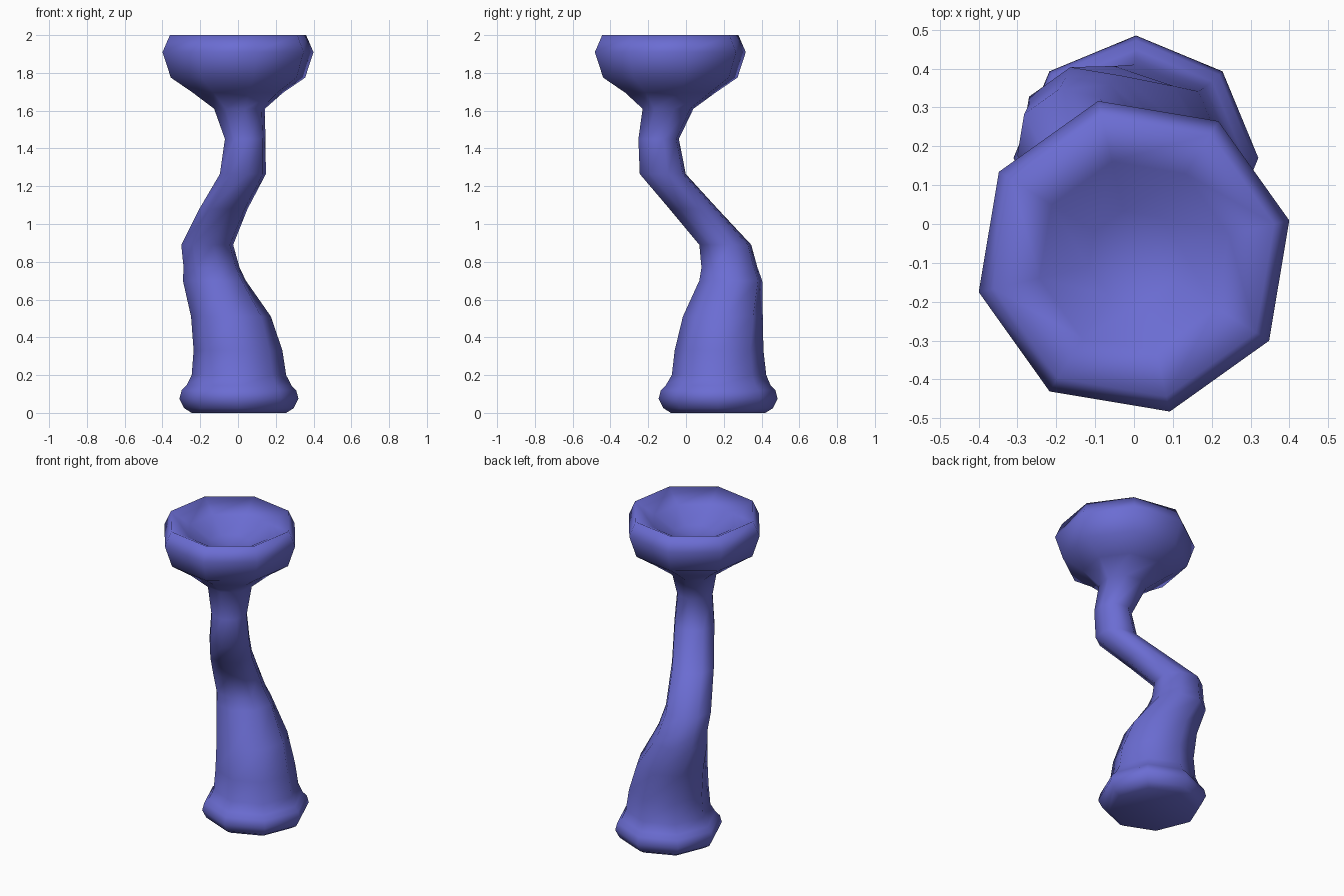
import bpy, bmesh, math

SIDES = 8

# Body rings from foot to bowl floor: z, centre x, centre y, radius, turn in degrees
RINGS = [
    # rounded foot
    (0.00, 0.005, 0.17, 0.25, 0), (0.025, 0.005, 0.17, 0.29, 0),
    (0.075, 0.005, 0.17, 0.315, 0), (0.12, 0.005, 0.17, 0.303, 0),
    (0.145, 0.005, 0.17, 0.278, 0),
    # leaning lower stem
    (0.20, 0.005, 0.175, 0.25, 0), (0.33, 0.0, 0.175, 0.235, 0),
    (0.51, -0.037, 0.195, 0.212, 4), (0.70, -0.125, 0.237, 0.171, 13),
    (0.77, -0.14, 0.23, 0.152, 13), (0.89, -0.163, 0.208, 0.141, 13),
    # bent neck
    (1.08, -0.077, 0.04, 0.131, 13), (1.265, 0.026, -0.123, 0.125, 13),
    (1.45, 0.038, -0.145, 0.110, 13), (1.61, 0.008, -0.095, 0.138, 13),
    # bowl outside
    (1.695, 0.0, -0.083, 0.245, 13), (1.775, 0.0, -0.083, 0.365, 13),
    (1.91, 0.0, -0.083, 0.41, 13), (2.00, 0.0, -0.083, 0.37, 13),
    # shallow bowl hollow
    (1.935, 0.0, -0.083, 0.25, 13), (1.86, 0.0, -0.083, 0.12, 13),
]


def add_ring(bm, z, cx, cy, radius, turn):
    verts = []
    for i in range(SIDES):
        a = math.radians(turn) + 2 * math.pi * i / SIDES
        verts.append(bm.verts.new((cx + radius * math.cos(a),
                                   cy + radius * math.sin(a), z)))
    return verts


bm = bmesh.new()
rings = [add_ring(bm, *r) for r in RINGS]

# walls between neighbouring rings
for low, high in zip(rings, rings[1:]):
    for i in range(SIDES):
        j = (i + 1) % SIDES
        bm.faces.new((low[i], low[j], high[j], high[i]))

# flat underside and fanned bowl floor
bm.faces.new(list(reversed(rings[0])))
floor = bm.verts.new((0.0, -0.083, 1.84))
for i in range(SIDES):
    bm.faces.new((rings[-1][i], rings[-1][(i + 1) % SIDES], floor))

bmesh.ops.recalc_face_normals(bm, faces=bm.faces)
for f in bm.faces:
    f.smooth = True

mesh = bpy.data.meshes.new("pedestal_bowl")
bm.to_mesh(mesh)
bm.free()

blue = bpy.data.materials.new("periwinkle_blue")
blue.diffuse_color = (0.147, 0.152, 0.65, 1.0)
mesh.materials.append(blue)

bowl = bpy.data.objects.new("pedestal_bowl", mesh)
bpy.context.collection.objects.link(bowl)
